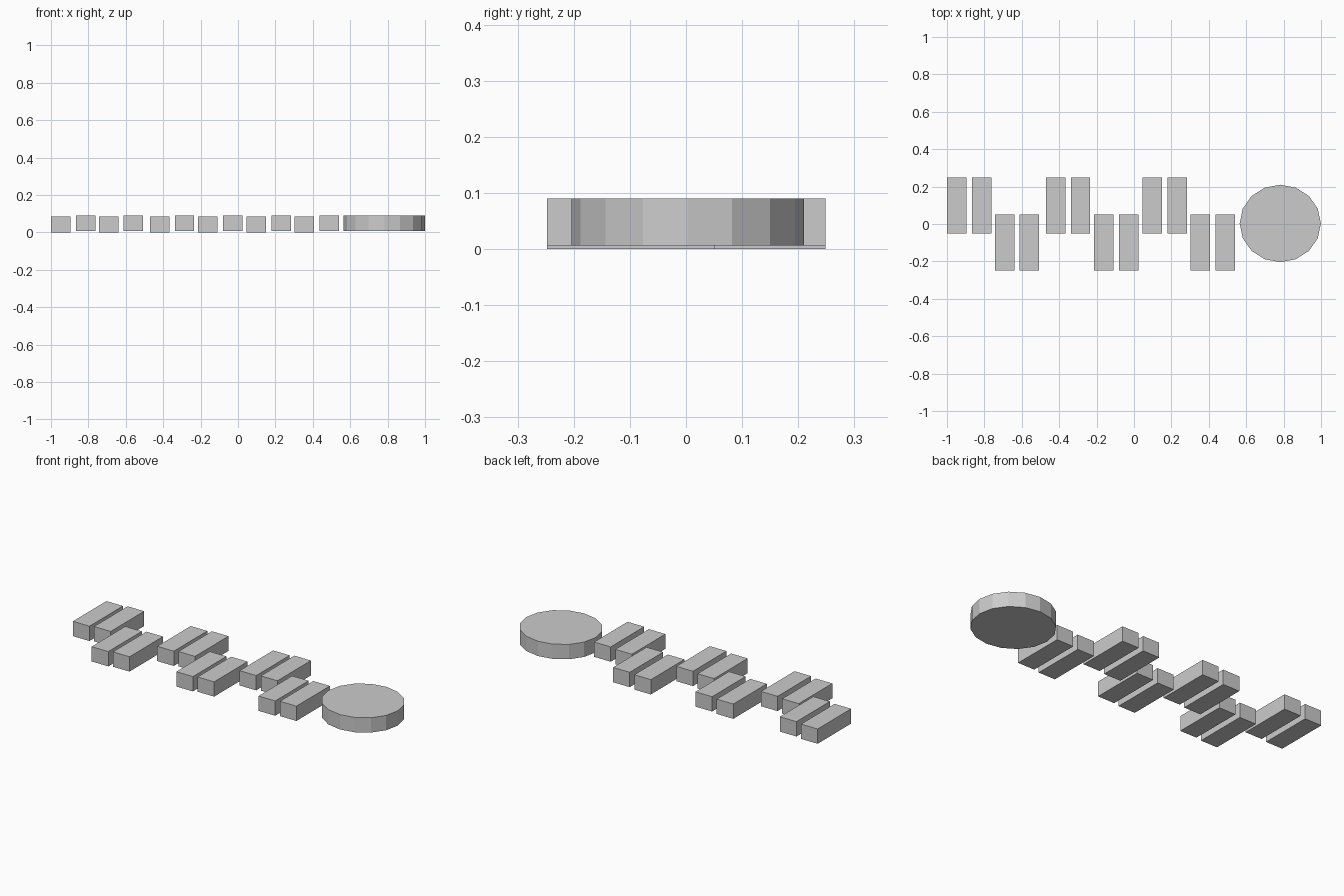
import bpy

if "Cube" in bpy.data.objects:
    bpy.data.objects.remove(bpy.data.objects["Cube"])


def bar(name, x, y, z):
    # One rectangular block, 0.104 x 0.30 x 0.084, resting at height z
    bpy.ops.mesh.primitive_cube_add(size=1, location=(x, y, z + 0.042))
    ob = bpy.context.object
    ob.name = name
    ob.scale = (0.104, 0.30, 0.084)
    bpy.ops.object.transform_apply(location=False, rotation=False, scale=True)


# Staggered pairs of bars: even pairs sit to the back, odd pairs to the front
pair_starts = [-0.948, -0.692, -0.419, -0.161, 0.098, 0.355]
for i, x in enumerate(pair_starts):
    y = 0.099 if i % 2 == 0 else -0.098
    bar(f"bar_{i + 1}_left", x, y, 0.0)
    bar(f"bar_{i + 1}_right", x + 0.133, y, 0.006)

# Slightly oval sixteen-sided end disc
bpy.ops.mesh.primitive_cylinder_add(vertices=16, radius=1, depth=0.084,
                                    location=(0.782, 0.003, 0.048))
disc = bpy.context.object
disc.name = "end_disc"
disc.scale = (0.217, 0.207, 1)
bpy.ops.object.transform_apply(location=False, rotation=False, scale=True)
